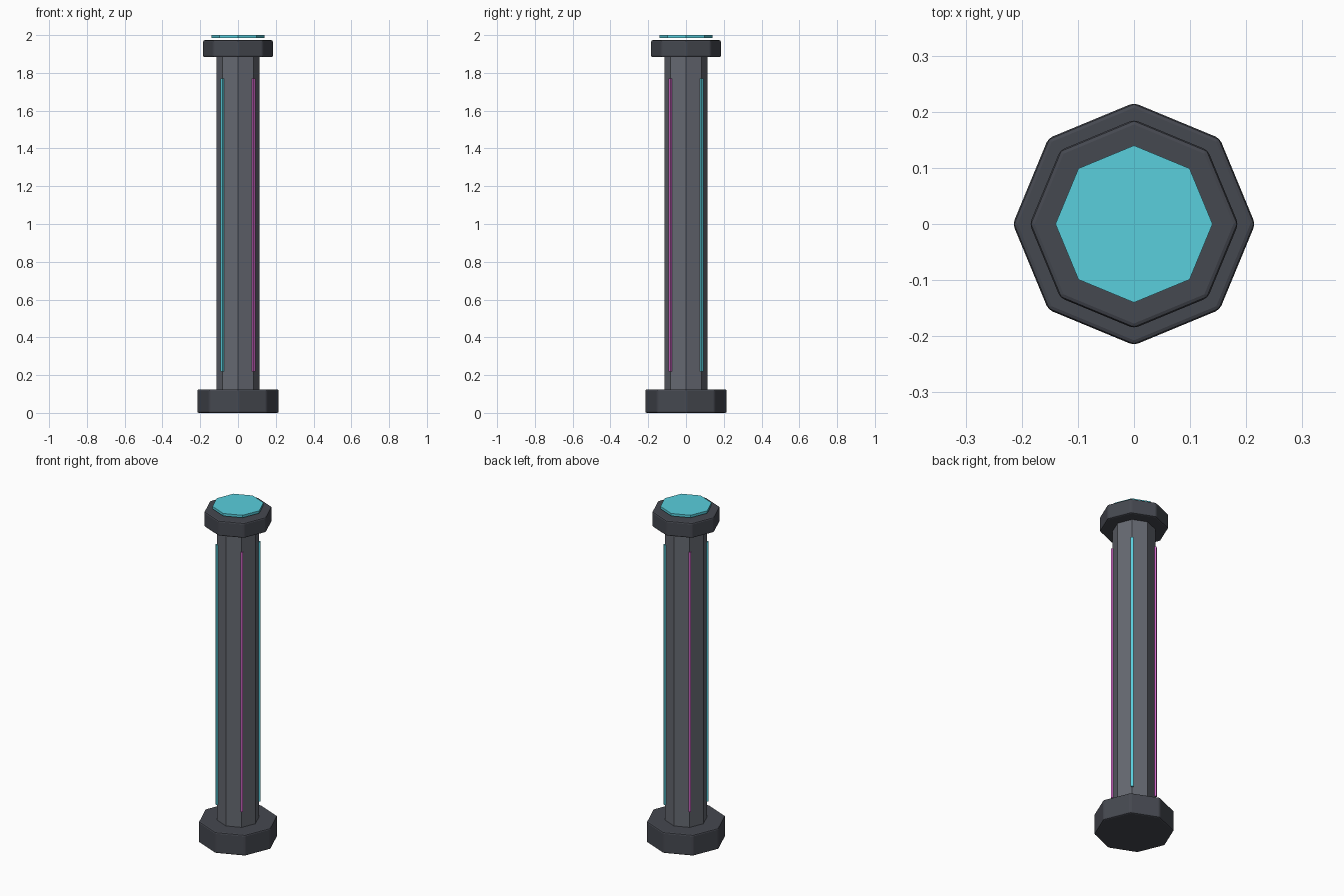
import bpy
from math import radians, cos, sin

if "Cube" in bpy.data.objects:
    bpy.data.objects.remove(bpy.data.objects["Cube"])


def material(name, color):
    m = bpy.data.materials.new(name)
    m.diffuse_color = color
    m.use_nodes = True
    m.node_tree.nodes["Principled BSDF"].inputs["Base Color"].default_value = m.diffuse_color
    return m


DARK = material("dark_metal", (0.06, 0.065, 0.08, 1))
GREY = material("grey_metal", (0.13, 0.14, 0.165, 1))
CYAN = material("cyan_glow", (0.1, 0.62, 0.72, 1))
PINK = material("pink_glow", (0.62, 0.13, 0.55, 1))


def add_bevel(ob, width):
    b = ob.modifiers.new("bevel", 'BEVEL')
    b.width = width
    b.segments = 2
    b.limit_method = 'ANGLE'
    b.angle_limit = radians(30)


def octagon(name, radius, z0, z1, mat, bevel=0):
    # eight-sided prism with corners on the x and y axes
    bpy.ops.mesh.primitive_cylinder_add(vertices=8, radius=radius, depth=z1 - z0,
                                        location=(0, 0, (z0 + z1) / 2))
    ob = bpy.context.object
    ob.name = name
    ob.data.materials.append(mat)
    if bevel:
        add_bevel(ob, bevel)
    return ob


# post body
octagon("base", 0.216, 0, 0.125, DARK, 0.008)
octagon("shaft", 0.115, 0.1, 1.9, GREY)
octagon("collar", 0.186, 1.883, 1.973, DARK, 0.008)

# glowing cap, hovering just above the collar
octagon("light_cap", 0.14, 1.985, 2.0, CYAN)

# light strips along the four diagonal corners, alternating colours
for i in range(4):
    a = radians(45 + 90 * i)
    r = 0.116
    bpy.ops.mesh.primitive_cube_add(size=1, location=(r * cos(a), r * sin(a), 0.995),
                                    rotation=(0, 0, a))
    strip = bpy.context.object
    strip.name = f"light_strip_{i + 1}"
    strip.scale = (0.014, 0.014, 1.55)
    strip.data.materials.append(PINK if i % 2 else CYAN)
